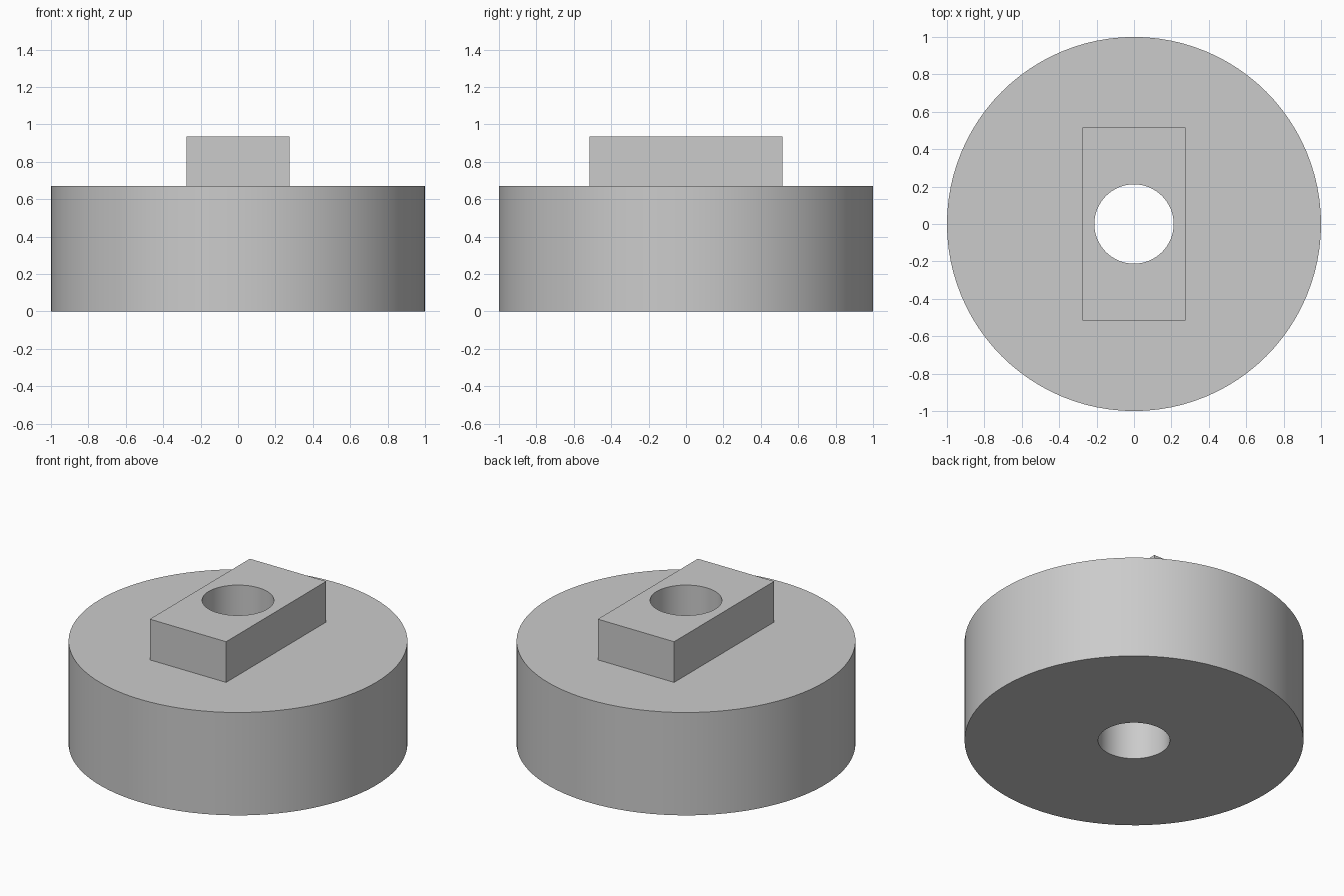
import bpy

cube = bpy.data.objects.get("Cube")
if cube:
    bpy.data.objects.remove(cube, do_unlink=True)

BASE_RADIUS, BASE_TOP = 1.0, 0.67
KEY_WIDTH, KEY_LENGTH, KEY_TOP = 0.55, 1.03, 0.935
BORE_RADIUS = 0.212
OVERLAP = 0.1

grey = bpy.data.materials.new("plain grey")
grey.use_nodes = True
colour = (0.60, 0.60, 0.60, 1)
grey.diffuse_color = colour
grey.node_tree.nodes["Principled BSDF"].inputs["Base Color"].default_value = colour


def cylinder(name, radius, bottom, top, sides=96):
    bpy.ops.mesh.primitive_cylinder_add(
        vertices=sides, radius=radius, depth=top - bottom,
        location=(0, 0, (top + bottom) / 2))
    obj = bpy.context.object
    obj.name = name
    obj.data.materials.append(grey)
    return obj


def combine(target, other, operation):
    """Apply a boolean to the target and remove the helper."""
    other.hide_render = True
    mod = target.modifiers.new(operation.lower(), 'BOOLEAN')
    mod.operation, mod.object, mod.solver = operation, other, 'EXACT'
    bpy.context.view_layer.objects.active = target
    bpy.ops.object.modifier_apply(modifier=mod.name)
    bpy.data.objects.remove(other, do_unlink=True)


# Round base
hub = cylinder("round_base_with_key", BASE_RADIUS, 0, BASE_TOP)

# Rectangular key, sunk into the base so the two fuse
key_bottom = BASE_TOP - OVERLAP
bpy.ops.mesh.primitive_cube_add(size=1, location=(0, 0, (KEY_TOP + key_bottom) / 2))
key = bpy.context.object
key.name = "key_block"
key.scale = (KEY_WIDTH, KEY_LENGTH, KEY_TOP - key_bottom)
key.data.materials.append(grey)
bpy.context.view_layer.update()
combine(hub, key, 'UNION')

# Bore through both parts
bore = cylinder("bore_cutter", BORE_RADIUS, -OVERLAP, KEY_TOP + OVERLAP, 64)
combine(hub, bore, 'DIFFERENCE')

# Smooth round walls, sharp rims
bpy.ops.object.select_all(action='DESELECT')
hub.select_set(True)
bpy.context.view_layer.objects.active = hub
bpy.ops.object.shade_smooth_by_angle(angle=0.52)
